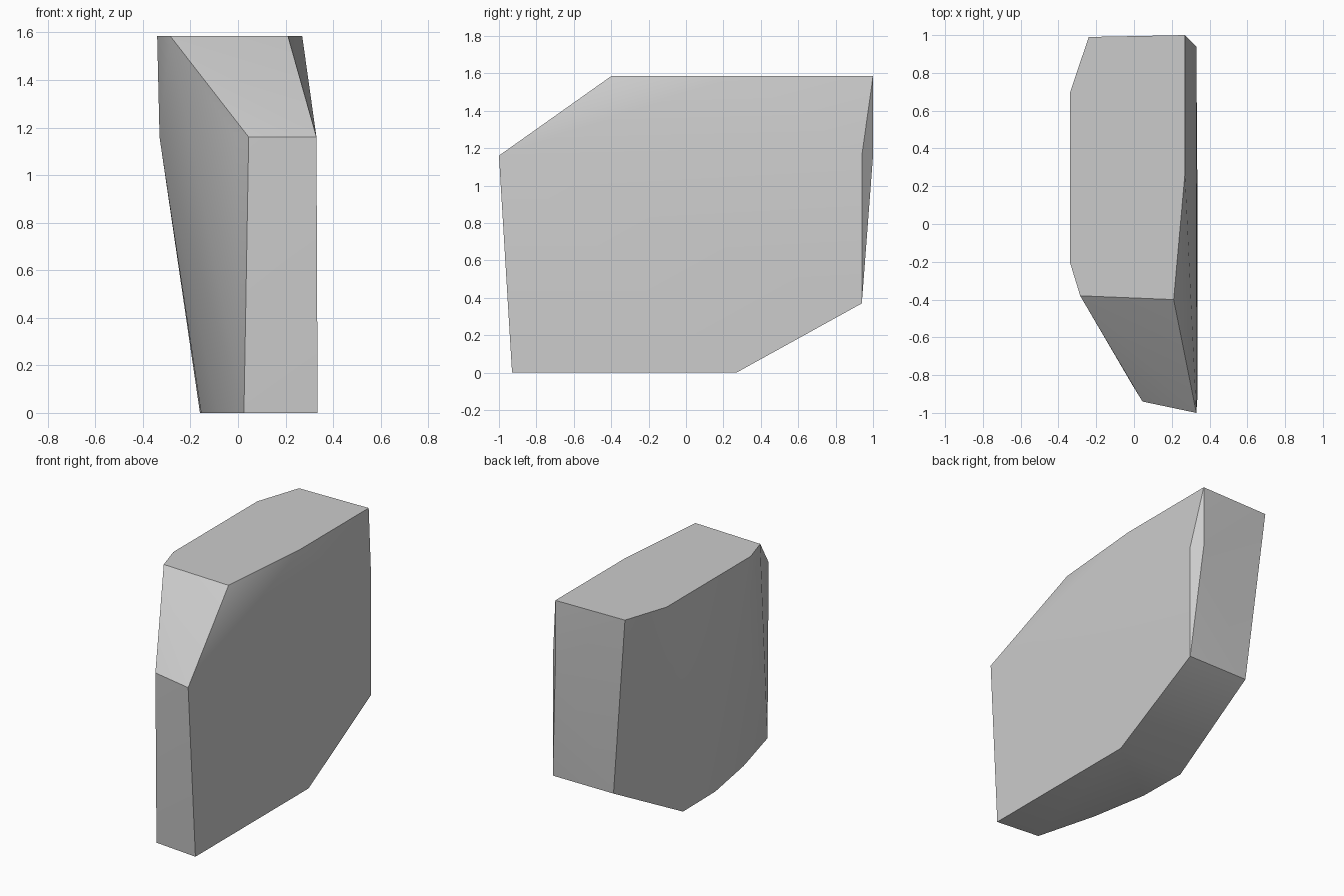
import bpy
import bmesh
import math

default_cube = bpy.data.objects.get("Cube")
if default_cube:
    bpy.data.objects.remove(default_cube, do_unlink=True)


def flat_material(name, colour):
    material = bpy.data.materials.new(name)
    material.use_nodes = True
    material.diffuse_color = colour
    shader = material.node_tree.nodes["Principled BSDF"]
    shader.inputs["Base Color"].default_value = colour
    return material


def faceted_solid(name, corners, material):
    """Wrap a closed convex skin around the corner points."""
    bm = bmesh.new()
    for corner in corners:
        bm.verts.new(corner)
    result = bmesh.ops.convex_hull(bm, input=bm.verts[:])
    unused = {item for key in ("geom_interior", "geom_unused")
              for item in result[key] if isinstance(item, bmesh.types.BMVert)}
    bmesh.ops.delete(bm, geom=list(unused), context='VERTS')
    # Merge facets that lie in one plane
    bmesh.ops.dissolve_limit(bm, angle_limit=math.radians(0.5),
                             verts=bm.verts[:], edges=bm.edges[:])
    bmesh.ops.recalc_face_normals(bm, faces=bm.faces[:])
    mesh = bpy.data.meshes.new(name)
    bm.to_mesh(mesh)
    bm.free()
    mesh.materials.append(material)
    solid = bpy.data.objects.new(name, mesh)
    bpy.context.collection.objects.link(solid)
    return solid


# Flat top outline, curved along the right flank
top_outline = [(x, y, 1.585) for x, y in (
    (0.21, -0.4), (0.27, 0.27), (0.27, 1), (-0.24, 0.99),
    (-0.34, 0.69), (-0.34, -0.2), (-0.285, -0.38))]

# Shoulder where the flanks and front slope begin to lean inward
shoulder_outline = [(x, y, 1.16) for x, y in (
    (0.33, -1), (0.33, 0.94), (0.27, 1), (-0.33, 0.65),
    (-0.33, -0.15), (-0.01, -0.85), (0.045, -0.94))]

# Raised back edge above the sloping underside
back_edge = [(x, 0.94, 0.37) for x in (0.33, -0.12)]

# Flat base outline
base_outline = [(x, y, 0) for x, y in (
    (0.335, -0.93), (0.335, 0.27), (-0.16, 0.26),
    (-0.155, -0.09), (-0.085, -0.49), (0.025, -0.9))]

grey = flat_material("plain grey", (0.6, 0.6, 0.6, 1))
block = faceted_solid("faceted_block",
                      top_outline + shoulder_outline + back_edge + base_outline,
                      grey)

# Soft shading across shallow bends, crisp edges elsewhere
bpy.ops.object.select_all(action='DESELECT')
block.select_set(True)
bpy.context.view_layer.objects.active = block
bpy.ops.object.shade_smooth_by_angle(angle=math.radians(30))
